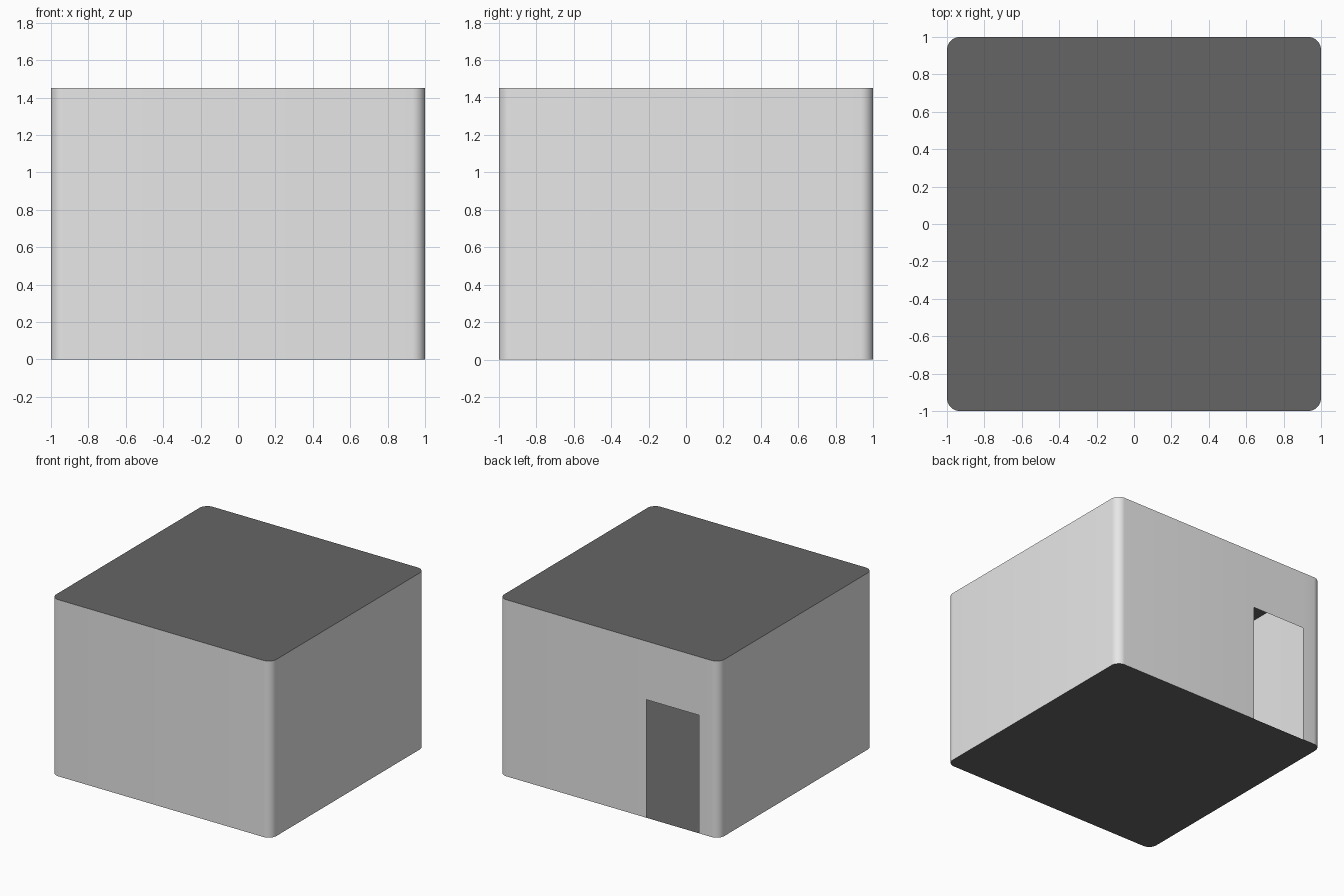
import bpy, bmesh, math

if "Cube" in bpy.data.objects:
    bpy.data.objects.remove(bpy.data.objects["Cube"])

H, R, SEG = 1.45, 0.07, 8            # height, corner radius, corner segments
DOOR_L, DOOR_R, DOOR_H = -0.34, -0.82, 0.97


def material(name, v):
    m = bpy.data.materials.new(name)
    m.diffuse_color = (v, v, v, 1)
    m.use_nodes = True
    m.node_tree.nodes["Principled BSDF"].inputs["Base Color"].default_value = m.diffuse_color
    return m


def outline():
    """Rounded square, counter-clockwise from the front-right corner."""
    pts = []
    for k, (sx, sy) in enumerate([(1, -1), (1, 1), (-1, 1), (-1, -1)]):
        for i in range(SEG + 1):
            a = math.radians(-90 + 90 * k + 90 * i / SEG)
            pts.append((sx * (1 - R) + R * math.cos(a),
                        sy * (1 - R) + R * math.sin(a)))
    return pts


def make(name, bm, mat):
    me = bpy.data.meshes.new(name)
    bm.to_mesh(me)
    bm.free()
    me.materials.append(mat)
    ob = bpy.data.objects.new(name, me)
    bpy.context.collection.objects.link(ob)
    return ob


wall_mat = material("light grey wall", 0.8)
slab_mat = material("dark grey slab", 0.13)

# Thin walls with a doorway in the back
pts = outline()
door = 2 * (SEG + 1)                 # first point after the back wall starts
pts[door:door] = [(DOOR_L, 1), (DOOR_R, 1)]
bm = bmesh.new()
rings = [[bm.verts.new((x, y, z)) for x, y in pts] for z in (0, DOOR_H, H)]
n = len(pts)
for lo, hi in zip(rings, rings[1:]):
    for i in range(n):
        if lo is rings[0] and i == door:
            continue                 # leave the doorway open
        j = (i + 1) % n
        bm.faces.new((lo[i], lo[j], hi[j], hi[i]))
for f in bm.faces:
    f.smooth = True
make("walls", bm, wall_mat)

# Flat roof and floor plates
for name, z, up in (("roof", H, True), ("floor", 0, False)):
    bm = bmesh.new()
    vs = [bm.verts.new((x, y, z)) for x, y in outline()]
    bm.faces.new(vs if up else vs[::-1])
    make(name, bm, slab_mat)
